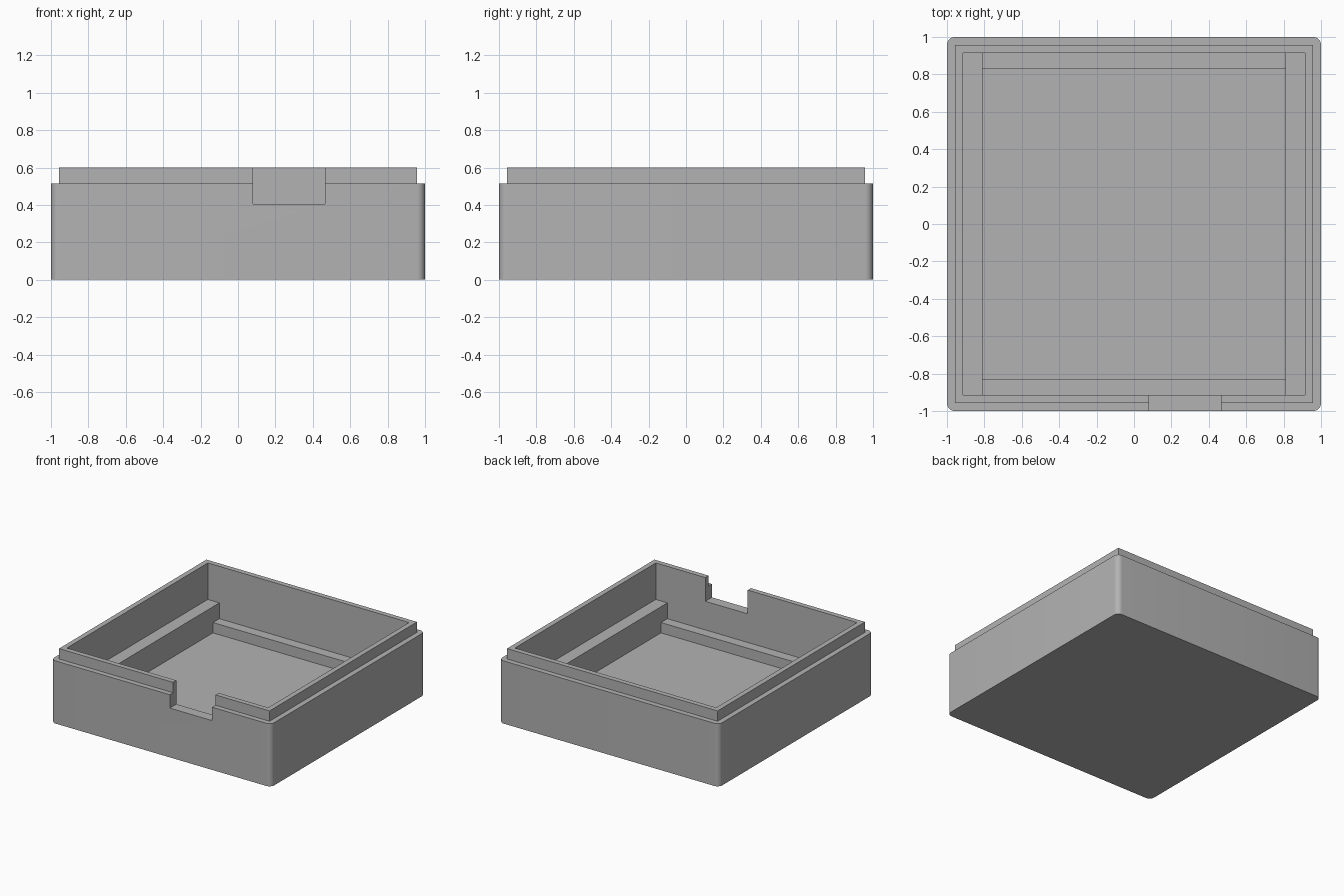
import bpy
import bmesh
from math import radians

cube = bpy.data.objects.get("Cube")
if cube:
    bpy.data.objects.remove(cube, do_unlink=True)

# Main dimensions
OUTER, LIP, INNER = 1.0, 0.957, 0.915
FLOOR, STEP, TOP = 0.085, 0.515, 0.6
RADIUS, EMBED = 0.043, 0.01

grey = bpy.data.materials.new("plain_grey")
grey.use_nodes = True
colour = (0.45, 0.45, 0.45, 1)
grey.diffuse_color = colour
grey.node_tree.nodes["Principled BSDF"].inputs["Base Color"].default_value = colour


def box(name, low, high, radius=0):
    """Box between two corners, with optionally rounded upright edges."""
    bm = bmesh.new()
    bmesh.ops.create_cube(bm, size=1)
    for v in bm.verts:
        for i in range(3):
            v.co[i] = low[i] if v.co[i] < 0 else high[i]
    if radius:
        upright = [e for e in bm.edges
                   if abs(e.verts[0].co.z - e.verts[1].co.z) > 0.01]
        bmesh.ops.bevel(bm, geom=upright, offset=radius, segments=8,
                        profile=0.5, affect='EDGES')
    mesh = bpy.data.meshes.new(name)
    bm.to_mesh(mesh)
    bm.free()
    mesh.materials.append(grey)
    obj = bpy.data.objects.new(name, mesh)
    bpy.context.collection.objects.link(obj)
    return obj


def combine(target, tool, operation):
    """Apply a boolean and remove the helper."""
    tool.hide_render = True
    mod = target.modifiers.new(operation.lower(), 'BOOLEAN')
    mod.object, mod.operation, mod.solver = tool, operation, 'EXACT'
    bpy.context.view_layer.objects.active = target
    bpy.ops.object.modifier_apply(modifier=mod.name)
    bpy.data.objects.remove(tool, do_unlink=True)


# Tray with rounded corners and a raised, set-in lip
tray = box("tray", (-OUTER, -OUTER, 0), (OUTER, OUTER, STEP), RADIUS)
combine(tray, box("lip", (-LIP, -LIP, STEP / 2), (LIP, LIP, TOP)), 'UNION')

# Cavity and the notch through the front wall
combine(tray, box("cavity", (-INNER, -INNER, FLOOR), (INNER, INNER, 1)), 'DIFFERENCE')
combine(tray, box("notch", (0.08, -1.2, 0.405), (0.465, -0.8, 1)), 'DIFFERENCE')

bpy.ops.object.select_all(action='DESELECT')
tray.select_set(True)
bpy.context.view_layer.objects.active = tray
bpy.ops.object.shade_smooth_by_angle(angle=radians(30))

# Tall rails along the sides and low rails along the front and back
for sign, side, end in ((-1, "right", "front"), (1, "left", "back")):
    wall = sign * (INNER + EMBED)
    xs = sorted((sign * 0.81, wall))
    ys = sorted((sign * 0.832, wall))
    box(side + "_rail", (xs[0], -INNER - EMBED, FLOOR - EMBED),
        (xs[1], INNER + EMBED, 0.3))
    box(end + "_rail", (-0.81 - EMBED, ys[0], FLOOR - EMBED),
        (0.81 + EMBED, ys[1], 0.17))
